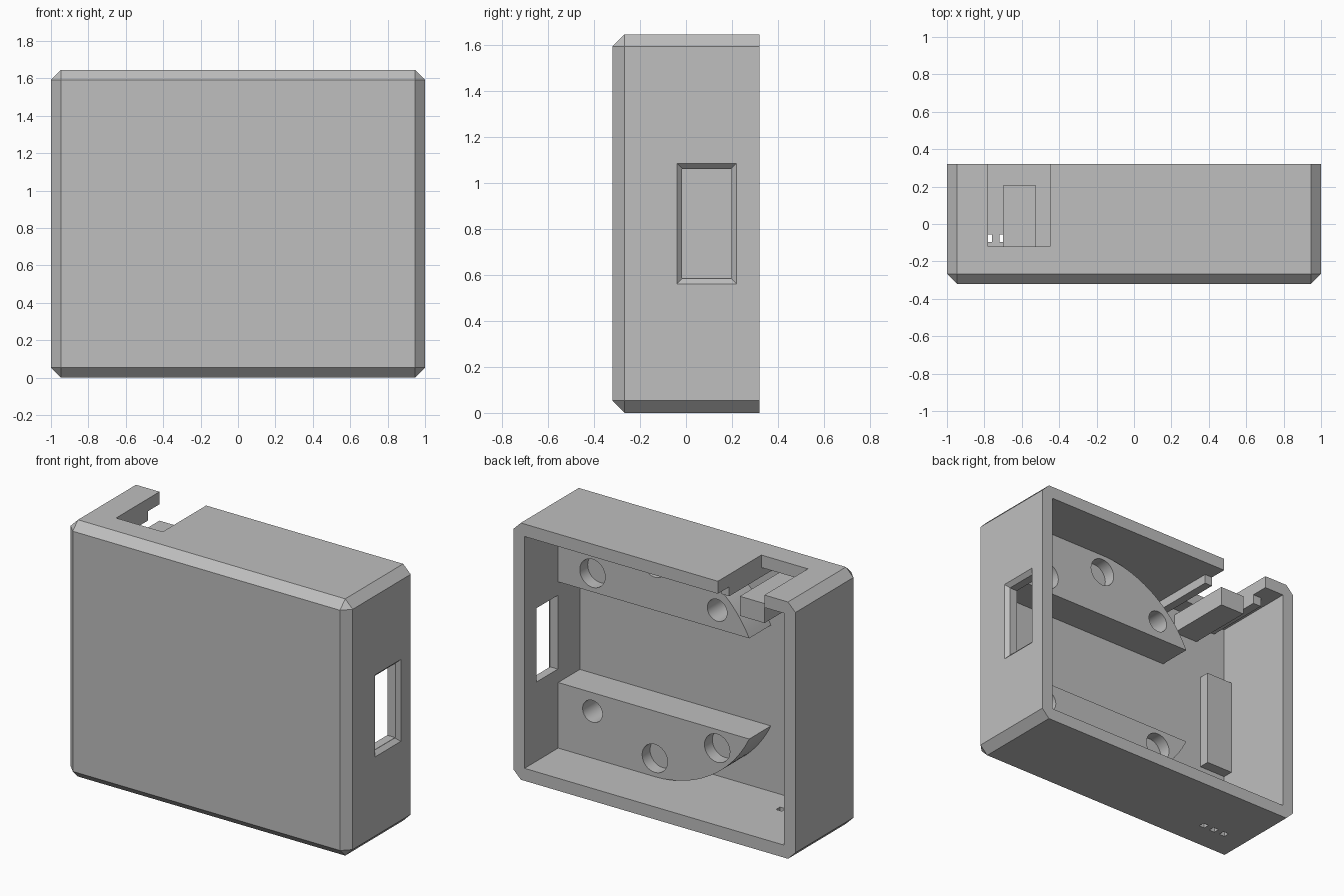
import bpy, bmesh, math
from mathutils import Vector

if "Cube" in bpy.data.objects:
    bpy.data.objects.remove(bpy.data.objects["Cube"])

W, D, H = 1.0, 0.32, 1.645        # half width, half depth, height
WALL, CHAMFER = 0.08, 0.053
IN_X, IN_Y = W - WALL, -D + WALL  # inner side and inner front
MID_Z = H / 2
RING_X, RING_R, SCREW_R = 0.235, MID_Z - WALL, 0.625
BLOCK_Y = -0.02

grey = bpy.data.materials.new("plain grey")
grey.use_nodes = True
grey.diffuse_color = (0.52, 0.52, 0.52, 1)
grey.node_tree.nodes["Principled BSDF"].inputs["Base Color"].default_value = grey.diffuse_color


def make(name, bm):
    bmesh.ops.recalc_face_normals(bm, faces=bm.faces)
    mesh = bpy.data.meshes.new(name)
    bm.to_mesh(mesh)
    bm.free()
    mesh.materials.append(grey)
    obj = bpy.data.objects.new(name, mesh)
    bpy.context.collection.objects.link(obj)
    return obj


def box_bm(x, y, z):
    bm = bmesh.new()
    bmesh.ops.create_cube(bm, size=1)
    for v in bm.verts:
        v.co = [lo + (c + 0.5) * (hi - lo) for c, (lo, hi) in zip(v.co, (x, y, z))]
    return bm


def box(name, x, y, z):
    return make(name, box_bm(x, y, z))


def prism(name, profile, y0, y1):
    """Extrude an x-z outline from y0 to y1."""
    bm = bmesh.new()
    face = bm.faces.new([bm.verts.new((x, y0, z)) for x, z in profile])
    ext = bmesh.ops.extrude_face_region(bm, geom=[face])["geom"]
    for v in ext:
        if isinstance(v, bmesh.types.BMVert):
            v.co.y = y1
    return make(name, bm)


def cut(target, cutter):
    mod = target.modifiers.new("cut", 'BOOLEAN')
    mod.operation, mod.solver, mod.object = 'DIFFERENCE', 'EXACT', cutter
    cutter.hide_render = True
    bpy.context.view_layer.objects.active = target
    bpy.ops.object.modifier_apply(modifier=mod.name)
    bpy.data.objects.remove(cutter)


def circle(cx, cz, r, n=32):
    return [(cx + r * math.cos(2 * math.pi * i / n), cz + r * math.sin(2 * math.pi * i / n))
            for i in range(n)]


# Case shell, chamfered everywhere but round the open back
bm = box_bm((-W, W), (-D, D), (0, H))
edges = [e for e in bm.edges if not all(v.co.y > 0 for v in e.verts)]
bmesh.ops.bevel(bm, geom=edges, offset=CHAMFER, segments=1, affect='EDGES')
case = make("case_shell", bm)
cut(case, box("cavity", (-IN_X, IN_X), (IN_Y, D + 0.1), (WALL, H - WALL)))

# Notch in the top wall
NOTCH = (-0.78, -0.45)
cut(case, box("notch", NOTCH, (-0.12, D + 0.1), (H - WALL - 0.03, H + 0.1)))

# Side window with a chamfered outer rim
cut(case, box("window", (0.85, 1.1), (-0.017, 0.197), (0.587, 1.06)))
bm = box_bm((W - 0.025, W + 0.025), (-0.065, 0.245), (0.535, 1.11))
mid = Vector((0, 0.09, 0.8225))
for v in bm.verts:
    if v.co.x < W:
        for axis in (1, 2):
            v.co[axis] -= math.copysign(0.05, v.co[axis] - mid[axis])
cut(case, make("window_rim", bm))

# Three pin holes in the bottom wall
for i in range(3):
    x = -0.78 + 0.08 * i
    cut(case, box("pin_hole", (x - 0.02, x + 0.02), (-0.095, -0.055), (-0.1, 0.2)))

# Mounting blocks: flat inner edge, round outer end, three screw holes each
start = math.pi + math.asin((MID_Z - 0.5) / RING_R)
steps = 24
arc = [(RING_X + RING_R * math.cos(a), MID_Z + RING_R * math.sin(a))
       for a in (start + (1.5 * math.pi - start) * i / steps for i in range(steps + 1))]
outline = arc + [(RING_X, 0.05), (0.95, 0.05), (0.95, 0.5)]
for name, side in (("lower", -1), ("upper", 1)):
    pts = [(x, MID_Z - side * (z - MID_Z)) for x, z in outline]
    block = prism(name + "_mounting_block", pts, IN_Y - 0.03, BLOCK_Y)
    for k in (-1, 0, 1):
        small = k == -side * -1 * -1 if side > 0 else k == 1
        a = side * math.pi / 2
        hx = RING_X + k * SCREW_R * (math.sin(math.pi / 4) if k else 1)
        hz = MID_Z + math.sin(a) * SCREW_R * (math.cos(math.pi / 4) if k else 1)
        r, depth = (0.07, 0.2) if small else (0.09, 0.08)
        cut(block, prism("screw_hole", circle(hx, hz, r), BLOCK_Y - depth, 0.1))
    bpy.ops.object.select_all(action='DESELECT')
    block.select_set(True)
    bpy.context.view_layer.objects.active = block
    bpy.ops.object.shade_smooth_by_angle(angle=math.radians(30))

# Rails under the top wall on both sides of the notch, and the tongue between
TIP = 0.205
for name, x in (("left_rail", (NOTCH[1], NOTCH[1] + 0.055)),
                ("right_rail", (NOTCH[0] - 0.06, NOTCH[0]))):
    box(name, x, (IN_Y - 0.02, TIP), (1.505, H - WALL + 0.01))
box("tongue", (-0.70, -0.525), (IN_Y - 0.02, TIP), (1.40, 1.525))

# Upright rib in the front corner
box("corner_rib", (-IN_X - 0.02, -0.73), (IN_Y - 0.02, -0.17), (0.53, 1.16))
